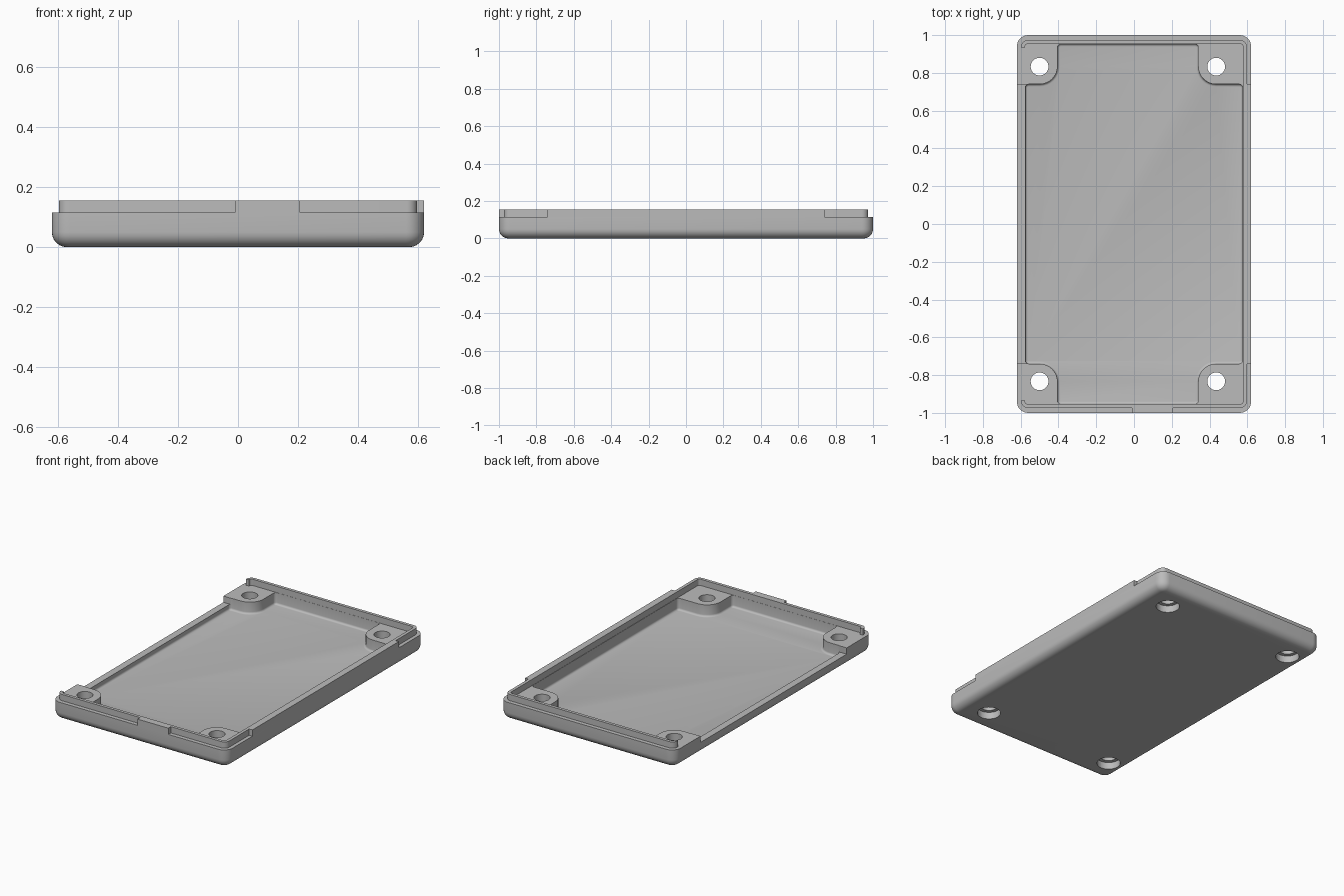
import bpy, bmesh
from math import sin, cos, pi
from mathutils import Vector

cube = bpy.data.objects.get("Cube")
if cube:
    bpy.data.objects.remove(cube, do_unlink=True)

grey = bpy.data.materials.new("light_grey_plastic")
grey.use_nodes = True
colour = (0.5, 0.5, 0.5, 1)
grey.diffuse_color = colour
grey.node_tree.nodes["Principled BSDF"].inputs["Base Color"].default_value = colour

HALF_X, HALF_Y = 0.62, 1.0
LEDGE, TOP, DROP, FLOOR = 0.115, 0.155, 0.075, 0.04
WALL_X, WALL_Y = 0.575, 0.953      # cavity walls
LIP_X, LIP_Y, LIP = 0.597, 0.974, 0.02
SPAN = 0.74                        # half length of side cut-out and tongue
BOSS_R = 0.095


def outline(corners, steps=8):
    """Round each right-angled corner (x, y, radius) of a closed path."""
    pts, n = [], len(corners)
    for i, (x, y, r) in enumerate(corners):
        p = Vector((x, y))
        if r == 0:
            pts.append(p)
            continue
        a = (Vector(corners[i - 1][:2]) - p).normalized()
        b = (Vector(corners[(i + 1) % n][:2]) - p).normalized()
        for k in range(steps + 1):
            t = pi / 2 * k / steps
            pts.append(p + (a + b) * r - (b * cos(t) + a * sin(t)) * r)
    return pts


def prism(name, pts, z0, z1, round_bottom=0, segments=5):
    bm = bmesh.new()
    base = bm.faces.new([bm.verts.new((p.x, p.y, z0)) for p in pts])
    made = bmesh.ops.extrude_face_region(bm, geom=[base], use_keep_orig=True)
    for g in made["geom"]:
        if isinstance(g, bmesh.types.BMVert):
            g.co.z = z1
    bmesh.ops.recalc_face_normals(bm, faces=bm.faces)
    if round_bottom:
        edges = [e for e in bm.edges if all(v.co.z == e.verts[0].co.z for v in e.verts)
                 and abs(e.verts[0].co.z - z0) < 1e-5]
        bmesh.ops.bevel(bm, geom=edges, offset=round_bottom, segments=segments,
                        profile=0.5, affect='EDGES', clamp_overlap=False)
    mesh = bpy.data.meshes.new(name)
    bm.to_mesh(mesh)
    bm.free()
    ob = bpy.data.objects.new(name, mesh)
    bpy.context.collection.objects.link(ob)
    mesh.materials.append(grey)
    return ob


def box(x0, x1, y0, y1, r=0):
    return outline([(x0, y0, r), (x1, y0, r), (x1, y1, r), (x0, y1, r)])


def disc(x, y, r):
    return box(x - r, x + r, y - r, y + r, r * 0.9999)


def activate(ob):
    bpy.ops.object.select_all(action='DESELECT')
    ob.select_set(True)
    bpy.context.view_layer.objects.active = ob


def cut(ob, cutter):
    cutter.hide_render = True
    mod = ob.modifiers.new("cut", 'BOOLEAN')
    mod.operation, mod.solver, mod.object = 'DIFFERENCE', 'EXACT', cutter
    activate(ob)
    bpy.ops.object.modifier_apply(modifier=mod.name)
    bpy.data.objects.remove(cutter, do_unlink=True)


# Tray shell with rounded underside
tray = prism("tray_shell", box(-HALF_X, HALF_X, -HALF_Y, HALF_Y, 0.06), 0, LEDGE, 0.05, 6)

# Cavity that leaves a screw boss in each corner
left, right, s = -0.405, 0.34, 0.018
cavity = [(left, -WALL_Y, s), (right, -WALL_Y, s), (right, -SPAN, BOSS_R), (WALL_X, -SPAN, s),
          (WALL_X, SPAN, s), (right, SPAN, BOSS_R), (right, WALL_Y, s), (left, WALL_Y, s),
          (left, SPAN, BOSS_R), (-WALL_X, SPAN, s), (-WALL_X, -SPAN, s), (left, -SPAN, BOSS_R)]
cut(tray, prism("cavity_cutter", outline(cavity), FLOOR, 0.3, 0.013, 4))

# Lowered wall on one long side
cut(tray, prism("side_cutter", box(-0.7, -0.55, -SPAN + 0.002, SPAN - 0.002), DROP, 0.3))

# Screw holes with counterbores underneath
for x in (left - BOSS_R, right + BOSS_R):
    for y in (-0.833, 0.833):
        cut(tray, prism("hole_cutter", disc(x, y, 0.047), -0.1, 0.3))
        cut(tray, prism("counterbore_cutter", disc(x, y, 0.07), -0.1, 0.045))

# Thin raised lip around three sides, hooking round the open side
ix, iy, hook = LIP_X - LIP, LIP_Y - LIP, 0.935
lip = prism("raised_lip", outline([
    (-LIP_X, -hook, 0), (-LIP_X, -LIP_Y, 0.035), (LIP_X, -LIP_Y, 0.035),
    (LIP_X, LIP_Y, 0.035), (-LIP_X, LIP_Y, 0.035), (-LIP_X, hook, 0),
    (-ix, hook, 0), (-ix, iy, 0.015), (ix, iy, 0.015),
    (ix, -iy, 0.015), (-ix, -iy, 0.015), (-ix, -hook, 0)]), LEDGE, TOP)

# Full-thickness tongue on the other long side and tab at the front
tongue = prism("side_tongue", box(LIP_X, HALF_X, -SPAN, SPAN), LEDGE, TOP)
tab = prism("front_tab", box(-0.01, 0.207, -HALF_Y, -LIP_Y), LEDGE, TOP)

for ob in (tray, lip, tongue, tab):
    activate(ob)
    bpy.ops.object.shade_smooth_by_angle(angle=pi / 6)
